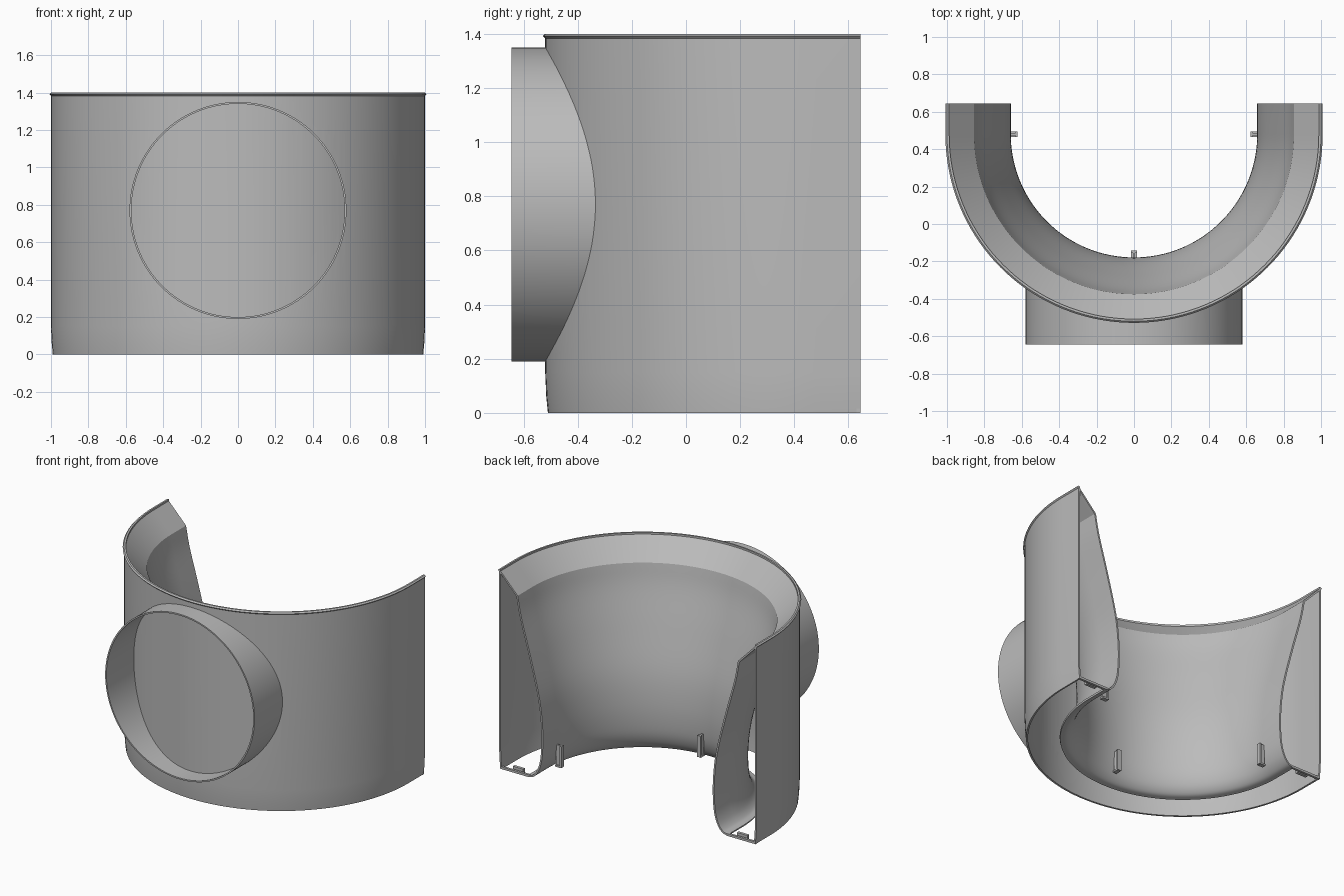
import bpy, bmesh, math
from mathutils import Vector

if "Cube" in bpy.data.objects:
    bpy.data.objects.remove(bpy.data.objects["Cube"])

CY, BACK = 0.48, 0.645            # arc centre and open ends
PORT_Z, PORT_R, PORT_Y = 0.77, 0.58, -0.645
SKIN = 0.012

grey = bpy.data.materials.new("plain grey")
grey.use_nodes = True
COLOUR = (0.5, 0.5, 0.5, 1)
grey.diffuse_color = COLOUR
grey.node_tree.nodes["Principled BSDF"].inputs["Base Color"].default_value = COLOUR


def make(name, bm):
    mesh = bpy.data.meshes.new(name)
    bm.to_mesh(mesh)
    bm.free()
    mesh.materials.append(grey)
    obj = bpy.data.objects.new(name, mesh)
    bpy.context.collection.objects.link(obj)
    return obj


def activate(obj):
    bpy.ops.object.select_all(action='DESELECT')
    obj.select_set(True)
    bpy.context.view_layer.objects.active = obj


def smooth(obj, angle=30):
    activate(obj)
    bpy.ops.object.shade_smooth_by_angle(angle=math.radians(angle))


def apply(obj, kind, **settings):
    activate(obj)
    mod = obj.modifiers.new(kind.title(), kind)
    for key, value in settings.items():
        setattr(mod, key, value)
    bpy.ops.object.modifier_apply(modifier=mod.name)


def curve(points, steps=5):
    """Smooth curve through the points."""
    pts = [Vector(p) for p in points]
    pts = [2 * pts[0] - pts[1]] + pts + [2 * pts[-1] - pts[-2]]
    out = []
    for a, b, c, d in zip(pts, pts[1:], pts[2:], pts[3:]):
        for k in range(steps):
            t = k / steps
            out.append(0.5 * (2 * b + (c - a) * t + (2 * a - 5 * b + 4 * c - d) * t ** 2
                              + (3 * b - a - 3 * c + d) * t ** 3))
    return out + [pts[-2]]


def sweep(name, profile, segments=72):
    """Sweep a (radius, height) profile along the U-shaped path."""
    bm = bmesh.new()
    rows = []
    for i in range(-1, segments + 2):
        a = math.pi + math.pi * min(max(i, 0), segments) / segments
        end = i < 0 or i > segments
        rows.append([bm.verts.new((r * math.cos(a), BACK if end else CY + r * math.sin(a), z))
                     for r, z in profile])
    for p, q in zip(rows, rows[1:]):
        for j in range(len(profile) - 1):
            bm.faces.new((p[j], q[j], q[j + 1], p[j + 1]))
    obj = make(name, bm)
    apply(obj, 'SOLIDIFY', thickness=SKIN, offset=-1, use_even_offset=True)
    return obj


def box(bm, centre, size):
    for v in bmesh.ops.create_cube(bm, size=1)["verts"]:
        v.co = Vector(c + s * k for c, s, k in zip(centre, size, v.co))


# Outer wall, slightly drawn in at the foot, with a round opening
outer = sweep("outer_wall", [(0.99, 0), (0.996, 0.06), (1, 0.15), (1, 1.4)])
bm = bmesh.new()
bmesh.ops.create_cone(bm, cap_ends=True, segments=128, radius1=PORT_R - 0.01,
                      radius2=PORT_R - 0.01, depth=0.7)
for v in bm.verts:
    v.co = (v.co.x, v.co.z - 0.6, v.co.y + PORT_Z)
bmesh.ops.recalc_face_normals(bm, faces=bm.faces)
cutter = make("port_cutter", bm)
cutter.hide_render = True
apply(outer, 'BOOLEAN', object=cutter, operation='DIFFERENCE', solver='EXACT')
bpy.data.objects.remove(cutter)
smooth(outer)

# Sloping top rim and bulging inner wall
liner = curve([(0.855, 1.25), (0.825, 1.1), (0.755, 0.85), (0.685, 0.57), (0.66, 0.35),
               (0.665, 0.17), (0.69, 0.07), (0.73, 0.015), (0.775, 0)])
smooth(sweep("inner_wall", [(1, 1.4)] + liner))

# Round port, its inner end following the outer wall
bm = bmesh.new()
N = 128
rings = []
for radius, at_wall in ((PORT_R, True), (PORT_R, False), (PORT_R - 0.01, False), (PORT_R - 0.01, True)):
    ring = []
    for i in range(N):
        a = 2 * math.pi * i / N
        x, z = radius * math.cos(a), PORT_Z + radius * math.sin(a)
        y = CY - math.sqrt(0.994 ** 2 - x * x) if at_wall else PORT_Y
        ring.append(bm.verts.new((x, y, z)))
    rings.append(ring)
for p, q in zip(rings, rings[1:] + rings[:1]):
    for i in range(N):
        bm.faces.new((p[i - 1], p[i], q[i], q[i - 1]))
bmesh.ops.recalc_face_normals(bm, faces=bm.faces)
smooth(make("round_port", bm))

# Thin bars bridging the bottom of the open ends, each with a small tab
for side, label in ((1, "left"), (-1, "right")):
    bm = bmesh.new()
    box(bm, (side * 0.88, BACK - 0.008, 0.008), (0.225, 0.016, 0.016))
    box(bm, (side * 0.87, BACK - 0.035, 0.015), (0.08, 0.02, 0.03))
    make(label + "_end_bar", bm)

# Clips on the inner wall: upright stem, wider head and a foot
for name, a in (("left_clip", 0), ("right_clip", math.pi), ("front_clip", -math.pi / 2)):
    bm = bmesh.new()
    box(bm, (0.65, 0, 0.12), (0.04, 0.012, 0.15))
    box(bm, (0.628, 0, 0.12), (0.012, 0.03, 0.15))
    box(bm, (0.65, 0, 0.05), (0.04, 0.03, 0.012))
    clip = make(name, bm)
    clip.location = (0, CY, 0)
    clip.rotation_euler.z = a
